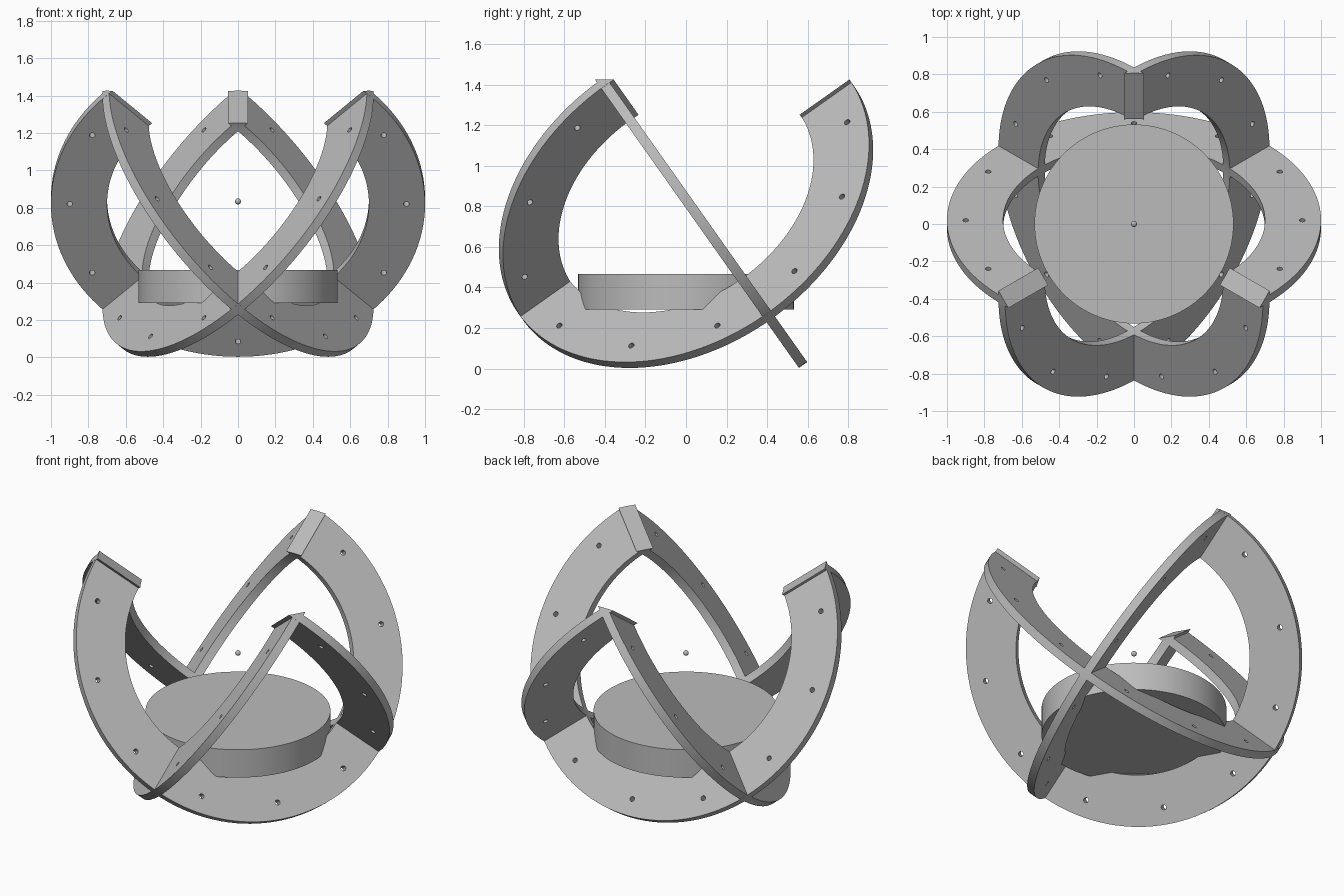
import bpy, bmesh, math
from mathutils import Matrix, Vector

if "Cube" in bpy.data.objects:
    bpy.data.objects.remove(bpy.data.objects["Cube"])

H = 0.025                 # half thickness of the ring plates
R_OUT, R_IN = 1.0, 0.7
CENTRE = Vector((0, 0, 0.834))
STEPS = 108

grey = bpy.data.materials.new("plain_grey")
grey.diffuse_color = (0.5, 0.5, 0.5, 1)
grey.use_nodes = True
grey.node_tree.nodes["Principled BSDF"].inputs["Base Color"].default_value = grey.diffuse_color


def finish(name, bm, smooth=True):
    bmesh.ops.recalc_face_normals(bm, faces=bm.faces)
    mesh = bpy.data.meshes.new(name)
    bm.to_mesh(mesh)
    bm.free()
    mesh.materials.append(grey)
    ob = bpy.data.objects.new(name, mesh)
    bpy.context.collection.objects.link(ob)
    if smooth:
        bpy.ops.object.select_all(action='DESELECT')
        ob.select_set(True)
        bpy.context.view_layer.objects.active = ob
        bpy.ops.object.shade_smooth_by_angle(angle=math.radians(30))
    return ob


# Three mutually perpendicular ring planes, spaced 120 degrees about the vertical
s3, s23 = math.sqrt(1 / 3), math.sqrt(2 / 3)
tilt = Matrix(((1, 0, 0), (0, s3, s23), (0, -s23, s3))).to_4x4()
frames = [Matrix.Translation(CENTRE) @ Matrix.Rotation(math.tau * k / 3, 4, 'Z') @ tilt
          for k in range(3)]


def add_ring(bm, frame):
    """Three-quarter ring whose ends are mitred at 45 degrees."""
    corners = [(R_IN, -H), (R_OUT, -H), (R_OUT, H), (R_IN, H)]
    rows = []
    for i in range(STEPS + 1):
        row = []
        for r, z in corners:
            over = math.asin((H - z) / r)
            a0, a1 = -math.pi / 4 - over, 1.25 * math.pi + over
            a = a0 + (a1 - a0) * i / STEPS
            row.append(bm.verts.new(frame @ Vector((r * math.cos(a), r * math.sin(a), z))))
        rows.append(row)
    for p, q in zip(rows, rows[1:]):
        for j in range(4):
            k = (j + 1) % 4
            bm.faces.new((p[j], p[k], q[k], q[j]))
    bm.faces.new(rows[0])
    bm.faces.new(rows[-1])


# Ring frame and the cutter for its bolt holes
ring_bm, hole_bm = bmesh.new(), bmesh.new()
for frame in frames:
    add_ring(ring_bm, frame)
    for n in range(9):
        a = math.radians(-30 + 30 * n)
        spot = Matrix.Translation((0.9 * math.cos(a), 0.9 * math.sin(a), 0))
        bmesh.ops.create_cone(hole_bm, cap_ends=True, segments=16, radius1=0.015,
                              radius2=0.015, depth=0.12, matrix=frame @ spot)
ring_frame = finish("ring_frame", ring_bm, smooth=False)
holes = finish("hole_cutter", hole_bm, smooth=False)
holes.hide_render = True
holes.hide_viewport = True
cut = ring_frame.modifiers.new("holes", 'BOOLEAN')
cut.operation, cut.solver, cut.object, cut.use_self = 'DIFFERENCE', 'EXACT', holes, True
bpy.context.view_layer.objects.active = ring_frame
ring_frame.select_set(True)
bpy.ops.object.modifier_apply(modifier=cut.name)
bpy.ops.object.shade_smooth_by_angle(angle=math.radians(30))
bpy.data.objects.remove(holes)

# Round platform held between the rings
bm = bmesh.new()
bmesh.ops.create_cone(bm, cap_ends=True, segments=96, radius1=0.532, radius2=0.532,
                      depth=0.177, matrix=Matrix.Translation((0, 0, 0.379)))
finish("platform", bm)

# Small ball marking the centre
bm = bmesh.new()
bmesh.ops.create_uvsphere(bm, u_segments=24, v_segments=12, radius=0.016,
                          matrix=Matrix.Translation(CENTRE))
finish("centre_ball", bm)
